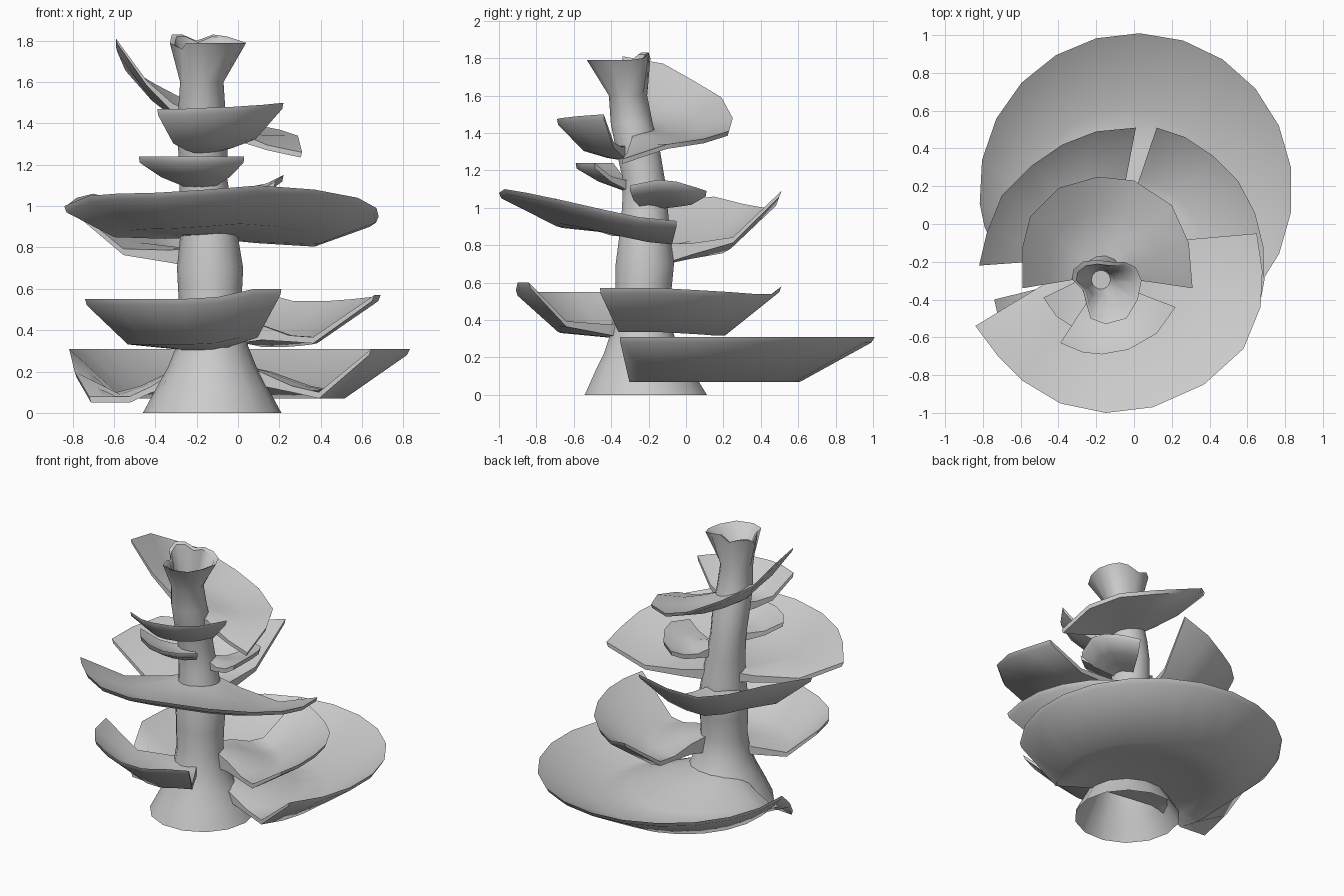
import bpy, bmesh
from math import cos, sin, pi, radians


def finish(name, bm):
    bmesh.ops.recalc_face_normals(bm, faces=bm.faces)
    me = bpy.data.meshes.new(name)
    bm.to_mesh(me)
    bm.free()
    ob = bpy.data.objects.new(name, me)
    bpy.context.collection.objects.link(ob)
    bpy.ops.object.select_all(action='DESELECT')
    ob.select_set(True)
    bpy.context.view_layer.objects.active = ob
    bpy.ops.object.shade_smooth_by_angle(angle=radians(55))
    return ob


def loft(bm, rings):
    """Bridge equal-length closed vertex rings."""
    n = len(rings[0])
    for a, b in zip(rings, rings[1:]):
        for i in range(n):
            j = (i + 1) % n
            bm.faces.new((a[i], a[j], b[j], b[i]))


def shelf(name, centre, profile, rim, lip=0.03, root=0.09, tilt=1.0, base=None):
    """Fan-shaped bracket. profile = (fraction outwards, height); rim = outer edge points."""
    bm = bmesh.new()
    cx, cy = centre
    if base is None:
        base = sum(p[2] for p in rim) / len(rim)
    rings = []
    for x, y, z in rim:
        top, bottom = [], []
        for t, h in profile + [(1, base)]:
            zz = h + (z - base) * t ** tilt
            grow = (root - lip) * max(0, 1 - 2.2 * t) * 0.5
            px, py = cx + (x - cx) * t, cy + (y - cy) * t
            top.append((px, py, zz + grow))
            s = 1 if t < 1 else 0.985
            bottom.append((cx + (px - cx) * s, cy + (py - cy) * s, zz - lip - grow))
        rings.append([bm.verts.new(p) for p in top + bottom[::-1]])
    loft(bm, rings)
    bm.faces.new(rings[0])
    bm.faces.new(rings[-1][::-1])
    return finish(name, bm)


# Hollow trunk with flared foot and ragged, pinched mouth
SIDES = 14
sections = [(0, -.125, -.215, .335), (.12, -.125, -.225, .27), (.22, -.125, -.23, .215),
            (.32, -.125, -.235, .175), (.45, -.13, -.235, .15), (.6, -.135, -.225, .155),
            (.7, -.135, -.22, .16), (.85, -.14, -.22, .14), (1.0, -.155, -.22, .125),
            (1.15, -.17, -.225, .115), (1.3, -.17, -.255, .12), (1.45, -.175, -.29, .115),
            (1.6, -.175, -.31, .105)]
mouth = [(.04, -.30), (.01, -.23), (-.05, -.20), (-.12, -.20), (-.20, -.19), (-.27, -.20),
         (-.32, -.24), (-.33, -.29), (-.27, -.35), (-.25, -.43), (-.23, -.50), (-.15, -.53),
         (-.04, -.50), (.02, -.40)]
heights = [1.79, 1.80, 1.82, 1.83, 1.80, 1.83, 1.83, 1.79, 1.76, 1.79, 1.79, 1.79, 1.79, 1.79]


def ring(bm, x, y, z, r):
    return [bm.verts.new((x + r * cos(2 * pi * i / SIDES), y + r * sin(2 * pi * i / SIDES), z))
            for i in range(SIDES)]


bm = bmesh.new()
rings = [ring(bm, x, y, z, r) for z, x, y, r in sections]
rings.append([bm.verts.new((x, y, z)) for (x, y), z in zip(mouth, heights)])
rings.append([bm.verts.new((-.15 + (x + .15) * .87, -.36 + (y + .36) * .87, z - .01))
              for (x, y), z in zip(mouth, heights)])
rings.append(ring(bm, -.175, -.31, 1.6, .075))
rings.append(ring(bm, -.175, -.295, 1.48, .05))
loft(bm, rings)
bm.faces.new(rings[-1])
finish("trunk", bm)

# Lowest bracket: broad bowl around the back, its left end drooping
arc = [radians(-40 + 225 * i / 14) for i in range(15)]
shelf("bracket_base_back", (-.125, -.2), [(0, .21), (.3, .18), (.5, .13), (.67, .1)],
      [(.01 + .83 * cos(a), .18 + .83 * sin(a), .31) for a in arc]
      + [(-.79, -.02, .2), (-.72, -.15, .08)], root=.14, tilt=6, base=.31)

# Second tier: right and front brackets
shelf("bracket_low_right", (-.12, -.2), [(0, .41), (.3, .4), (.47, .37), (.62, .36)],
      [(.12, .51, .58), (.27, .46, .54), (.42, .36, .54), (.55, .23, .55), (.64, .06, .56),
       (.685, -.12, .57), (.69, -.3, .57), (.66, -.46, .57)], root=.15)
shelf("bracket_low_front", (-.13, -.25), [(0, .35), (.3, .355), (.66, .37)],
      [(-.74, -.4, .55), (-.7, -.58, .55), (-.6, -.72, .55), (-.45, -.82, .55), (-.28, -.89, .55),
       (-.1, -.91, .56), (.08, -.9, .6), (.21, -.84, .6)], root=.1)

# Third tier: wide front bracket and left rear bracket
shelf("bracket_mid_front", (-.15, -.12), [(0, .9), (.3, .89), (.65, .9)],
      [(-.84, -.54, 1.0), (-.72, -.7, 1.05), (-.59, -.83, 1.06), (-.39, -.95, 1.065),
       (-.15, -1.0, 1.08), (.1, -.97, 1.1), (.37, -.85, 1.08), (.58, -.66, 1.04),
       (.67, -.44, .99), (.68, -.25, .95), (.65, -.05, .93)], root=.08)
shelf("bracket_mid_rear_left", (-.12, -.17), [(0, .76), (.3, .78), (.62, .81)],
      [(-.82, -.22, 1.01), (-.78, -.05, 1.04), (-.7, .15, 1.06), (-.54, .31, 1.02),
       (-.38, .42, 1.0), (-.2, .49, 1.04), (.01, .51, 1.09)], root=.12)

# Small upper brackets
shelf("bracket_small_right", (-.15, -.22), [(0, 1.05), (.5, 1.05), (.75, 1.07)],
      [(.04, .11, 1.09), (.14, .05, 1.11), (.2, -.05, 1.14), (.22, -.15, 1.15), (.18, -.3, 1.12)],
      root=.1)
shelf("bracket_small_front", (-.17, -.24), [(0, 1.12), (.35, 1.14), (.65, 1.17)],
      [(-.48, -.39, 1.24), (-.41, -.49, 1.24), (-.3, -.56, 1.24), (-.18, -.59, 1.24),
       (-.06, -.56, 1.24), (.03, -.49, 1.24)], root=.1)
shelf("bracket_upper_front", (-.17, -.29), [(0, 1.31), (.35, 1.31), (.65, 1.34)],
      [(-.39, -.63, 1.47), (-.27, -.68, 1.47), (-.17, -.69, 1.475), (-.03, -.665, 1.48),
       (.12, -.58, 1.49), (.22, -.44, 1.5)], root=.1)

# Tilted top bracket, high on the left and low on the right
shelf("bracket_top_back", (-.17, -.27), [(0, 1.4), (.35, 1.42), (.65, 1.455)],
      [(-.59, -.34, 1.81), (-.59, -.12, 1.77), (-.55, .04, 1.68), (-.4, .19, 1.59),
       (-.19, .25, 1.48), (0, .23, 1.41), (.2, .1, 1.37), (.29, -.1, 1.34), (.31, -.34, 1.26)],
      lip=.025, root=.1, tilt=1.3, base=1.54)
